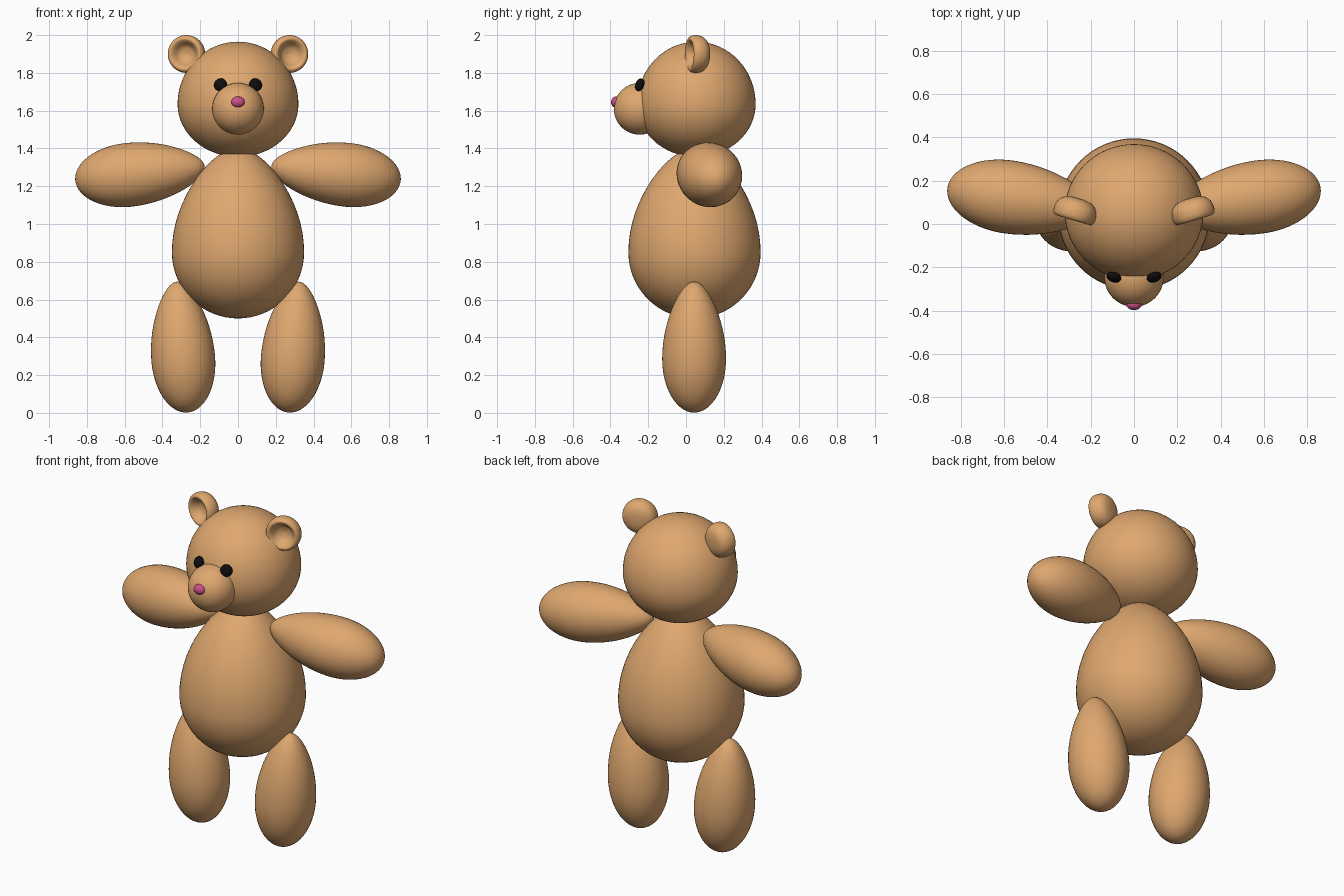
import bpy, bmesh, math
from mathutils import Vector

cube = bpy.data.objects.get("Cube")
if cube:
    bpy.data.objects.remove(cube)


def material(name, rgb, roughness):
    m = bpy.data.materials.new(name)
    m.use_nodes = True
    m.diffuse_color = (*rgb, 1)
    shader = m.node_tree.nodes["Principled BSDF"]
    shader.inputs["Base Color"].default_value = (*rgb, 1)
    shader.inputs["Roughness"].default_value = roughness
    return m


FUR = material("tan fur", (0.74, 0.39, 0.16), 0.8)
BLACK = material("black eye", (0.004, 0.004, 0.004), 0.4)
PINK = material("pink nose", (0.6, 0.08, 0.25), 0.5)


def lathe(name, profile, centre, axis, mat, segments=48, scale=(1, 1, 1)):
    """Revolve (radius, height) points about local z, then aim z along axis."""
    bm = bmesh.new()
    verts = [bm.verts.new((r, 0, h)) for r, h in profile]
    edges = [bm.edges.new(pair) for pair in zip(verts, verts[1:])]
    bmesh.ops.spin(bm, geom=verts + edges, cent=(0, 0, 0), axis=(0, 0, 1),
                   angle=math.tau, steps=segments)
    bmesh.ops.remove_doubles(bm, verts=bm.verts, dist=0.0001)
    bmesh.ops.recalc_face_normals(bm, faces=bm.faces)
    for f in bm.faces:
        f.smooth = True
    mesh = bpy.data.meshes.new(name)
    bm.to_mesh(mesh)
    bm.free()
    mesh.materials.append(mat)
    obj = bpy.data.objects.new(name, mesh)
    bpy.context.collection.objects.link(obj)
    obj.location = centre
    obj.rotation_euler = Vector(axis).to_track_quat('Z', 'Y').to_euler()
    obj.scale = scale
    return obj


def egg(radius, down, up, taper=0.0, steps=32):
    """Egg outline: semi-axes below and above the widest ring, slimmer at the top."""
    points = []
    for i in range(steps + 1):
        a = math.pi * i / steps
        t = -math.cos(a)
        slim = 1 - taper * t * t if t > 0 else 1
        points.append((radius * math.sin(a) * slim, t * (up if t > 0 else down)))
    return points


def smooth_curve(points, steps=4):
    """Catmull-Rom curve through the profile points."""
    p = [Vector(q) for q in points]
    p = [p[0]] + p + [p[-1]]
    out = []
    for a, b, c, d in zip(p, p[1:], p[2:], p[3:]):
        for i in range(steps):
            t = i / steps
            out.append(b + (c - a) * (t / 2) + (2 * a - 5 * b + 4 * c - d) * (t * t / 2)
                       + (3 * b - a - 3 * c + d) * (t ** 3 / 2))
    return out + [p[-1]]


UP, FRONT = (0, 0, 1), (0, -1, 0)

# Body, head and muzzle
lathe("body", egg(0.35, 0.35, 0.55, 0.2), (0, 0.045, 0.85), UP, FUR, 64)
lathe("head", egg(0.32, 0.28, 0.33), (0, 0.055, 1.635), UP, FUR, 64, (1, 0.98, 1))
lathe("muzzle", egg(0.137, 0.137, 0.137), (0, -0.245, 1.61), FRONT, FUR)
lathe("nose", egg(0.036, 0.027, 0.027), (0, -0.37, 1.645), FRONT, PINK, 24, (1, 0.83, 1))

# Cupped ear: dish, rim, then rounded back (height runs towards the opening)
ear_profile = smooth_curve([
    (0, -0.055), (0.04, -0.043), (0.064, -0.012), (0.08, 0), (0.095, -0.01),
    (0.1, -0.035), (0.094, -0.065), (0.073, -0.09), (0.04, -0.102), (0, -0.105)])
limb = egg(0.169, 0.285, 0.41, 0.2)

# Paired parts
for s, side in ((1, "left"), (-1, "right")):
    lathe(side + "_ear", ear_profile, (s * 0.283, 0.018, 1.9), (s * 0.29, -0.95, 0), FUR)
    lathe(side + "_eye", egg(0.035, 0.022, 0.022), (s * 0.093, -0.245, 1.737),
          (s * 0.3, -0.9, 0.33), BLACK, 20)
    lathe(side + "_arm", limb, (s * 0.58, 0.125, 1.26), (-s, -0.15, 0.11), FUR)
    lathe(side + "_leg", limb, (s * 0.29, 0.043, 0.286), (s * 0.08, 0, 1), FUR)
